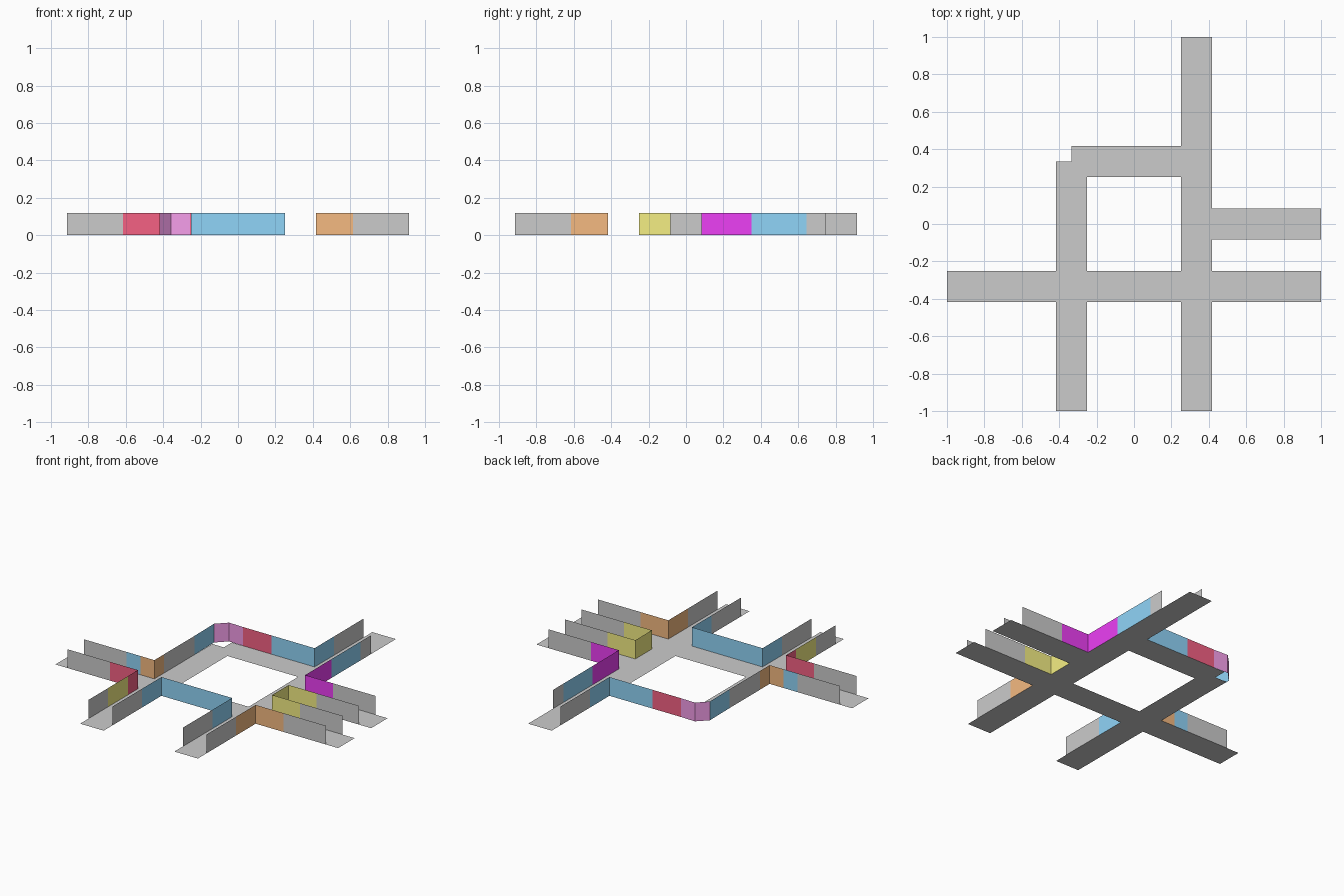
import bpy

if "Cube" in bpy.data.objects:
    bpy.data.objects.remove(bpy.data.objects["Cube"])

A, B, C = 0.0833, 0.25, 0.4167   # lane edges, spaced one road width apart
E = 0.913                        # outer end of most walls
M = 0.615                        # end of the coloured stretch beside a corner
HEIGHT = 0.12

COLOURS = {
    "blue": (0.28, 0.66, 0.94, 1),
    "red": (0.91, 0.12, 0.23, 1),
    "orange": (0.91, 0.49, 0.22, 1),
    "yellow": (0.91, 0.86, 0.23, 1),
    "magenta": (0.84, 0.05, 0.91, 1),
    "pink": (0.91, 0.34, 0.82, 1),
}
MATS = {}
for cname, rgba in COLOURS.items():
    MATS[cname] = bpy.data.materials.new(cname + "_paint")
    MATS[cname].diffuse_color = rgba


def add_mesh(name, verts, faces):
    mesh = bpy.data.meshes.new(name)
    mesh.from_pydata(verts, [], faces)
    obj = bpy.data.objects.new(name, mesh)
    bpy.context.collection.objects.link(obj)
    return mesh


def floor(name, x0, x1, y0, y1):
    add_mesh(name, [(x0, y0, 0), (x1, y0, 0), (x1, y1, 0), (x0, y1, 0)], [(0, 1, 2, 3)])


def wall(name, start, *legs):
    """Thin upright wall along a path; each leg is (x, y, colour or None)."""
    pts = [start] + [l[:2] for l in legs]
    n = len(pts)
    verts = [(x, y, z) for z in (0, HEIGHT) for x, y in pts]
    mesh = add_mesh(name, verts, [(i, i + 1, n + i + 1, n + i) for i in range(n - 1)])
    # one bare slot for grey, then the colours used
    used = [None] + sorted({l[2] for l in legs if l[2]})
    for c in used:
        mesh.materials.append(MATS[c] if c else None)
    for poly, leg in zip(mesh.polygons, legs):
        poly.material_index = used.index(leg[2])


# Floor strips
floor("main_road", B, C, -1, 1)
floor("left_road", -C, -B, -1, 0.335)
floor("corner_floor", -0.335, -B, 0.335, C)
floor("back_road", -B, B, B, C)
floor("front_road_left", -1, -C, -C, -B)
floor("front_road_middle", -B, B, -C, -B)
floor("front_road_right", C, 1, -C, -B)
floor("side_road", C, 1, -A, A)

# Walls around the front-left crossing
wall("front_left_wall", (-E, -C), (-M, -C, None), (-C, -C, "red"),
     (-C, -0.516, "red"), (-C, -0.72, "yellow"), (-C, -E, None))

# Wall between the two front legs
wall("front_middle_wall", (-B, -E), (-B, -M, None), (-B, -C, "blue"),
     (B, -C, "blue"), (B, -M, "blue"), (B, -E, None))

# Front-right corner wall
wall("front_right_wall", (C, -E), (C, -M, None), (C, -C, "orange"),
     (M, -C, "orange"), (E, -C, None))

# Wall between the two right-hand roads
wall("right_pocket_wall", (E, -B), (M, -B, None), (C, -B, "yellow"),
     (C, -A, "yellow"), (M, -A, "yellow"), (E, -A, None))

# Back-right corner wall
wall("back_right_wall", (E, A), (M, A, None), (C, A, "magenta"),
     (C, 0.35, "magenta"), (C, 0.645, "blue"), (C, 0.747, None))

# Long wall round the chamfered back-left corner
wall("back_left_wall", (B, E), (B, M, None), (B, C, "blue"), (-0.055, C, "blue"),
     (-0.257, C, "red"), (-0.357, C + 0.003, "pink"), (-C - 0.003, 0.357, "pink"),
     (-C, 0.155, "blue"), (-C, -0.155, None), (-C, -B, "orange"),
     (-0.516, -B, "orange"), (-M, -B, "blue"), (-E, -B, None))

for m in bpy.data.materials:
    if m.users and not m.is_grease_pencil:
        m.use_nodes = True
        m.node_tree.nodes["Principled BSDF"].inputs["Base Color"].default_value = m.diffuse_color
